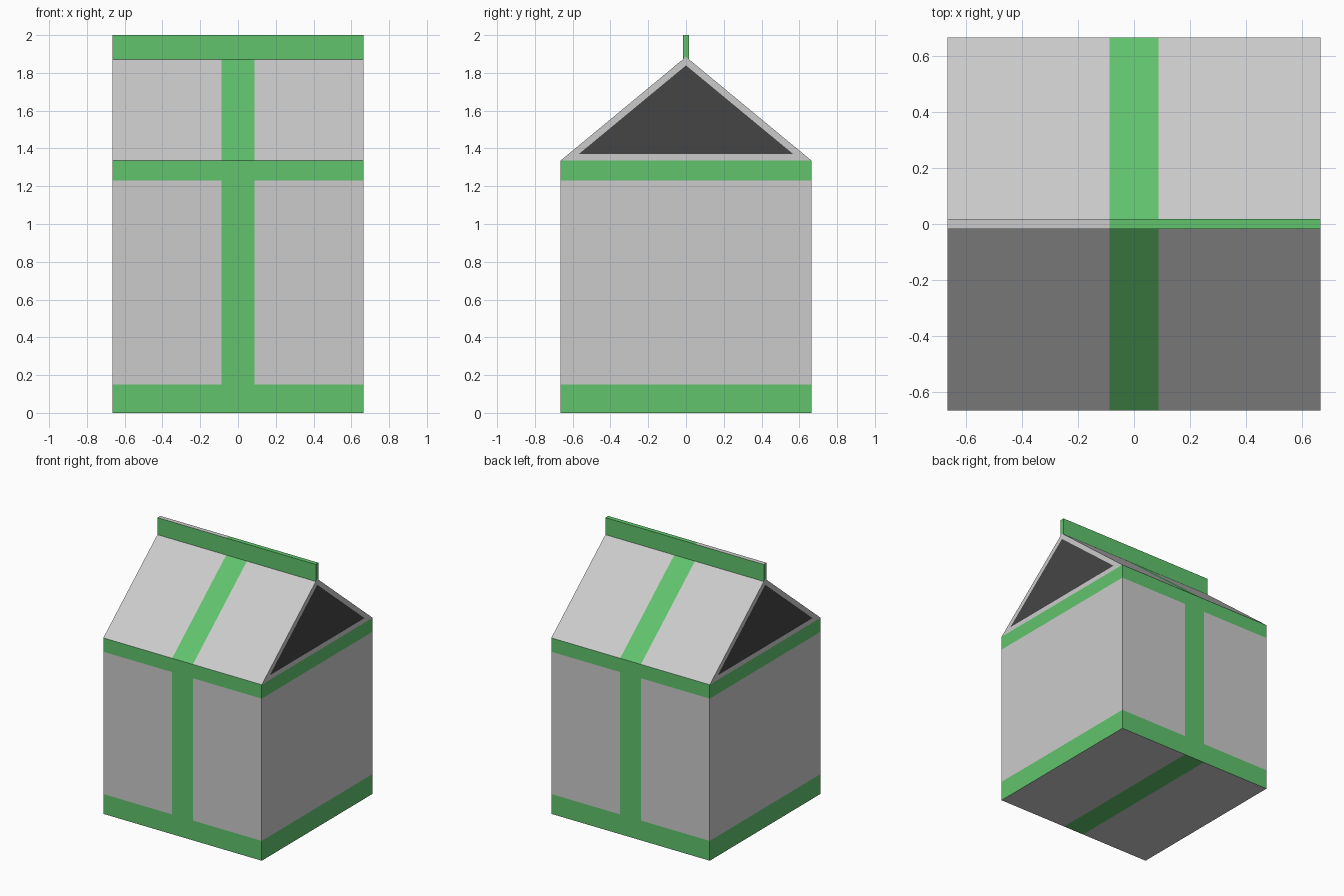
import bpy, bmesh

if "Cube" in bpy.data.objects:
    bpy.data.objects.remove(bpy.data.objects["Cube"])

W = 0.665        # half width of the carton
EAVE = 1.335     # top of the square body
RIDGE = 1.885    # point where the roof slopes meet
STRIPE = 0.087   # half width of the centre stripe
GREY, GREEN, BLACK = 0, 1, 2


def material(name, rgb):
    m = bpy.data.materials.new(name)
    m.diffuse_color = (*rgb, 1)
    m.use_nodes = True
    m.node_tree.nodes["Principled BSDF"].inputs["Base Color"].default_value = m.diffuse_color
    return m


MATS = [material("grey_card", (0.8, 0.8, 0.8)),
        material("green_print", (0.12, 0.55, 0.155)),
        material("black_print", (0.06, 0.06, 0.06))]


def cut(bm, co, no):
    geom = bm.verts[:] + bm.edges[:] + bm.faces[:]
    bmesh.ops.bisect_plane(bm, geom=geom, dist=1e-5, plane_co=co, plane_no=no)


def extrude_profile(points):
    """Closed (y, z) profile extruded along x over the full carton width."""
    bm = bmesh.new()
    face = bm.faces.new([bm.verts.new((-W, y, z)) for y, z in points])
    ext = bmesh.ops.extrude_face_region(bm, geom=[face])
    verts = [g for g in ext["geom"] if isinstance(g, bmesh.types.BMVert)]
    bmesh.ops.translate(bm, verts=verts, vec=(2 * W, 0, 0))
    # put the starting cap back if the extrusion consumed it
    bmesh.ops.holes_fill(bm, edges=[e for e in bm.edges if e.is_boundary])
    bmesh.ops.recalc_face_normals(bm, faces=bm.faces[:])
    return bm


def finish(bm, name):
    bmesh.ops.recalc_face_normals(bm, faces=bm.faces[:])
    mesh = bpy.data.meshes.new(name)
    bm.to_mesh(mesh)
    bm.free()
    for m in MATS:
        mesh.materials.append(m)
    obj = bpy.data.objects.new(name, mesh)
    bpy.context.collection.objects.link(obj)
    return obj


# Carton body with gabled roof, split along the printed bands
bm = extrude_profile([(-W, 0), (W, 0), (W, EAVE), (0, RIDGE), (-W, EAVE)])
for z in (0.15, 1.23, EAVE):
    cut(bm, (0, 0, z), (0, 0, 1))
for x in (-STRIPE, STRIPE):
    cut(bm, (x, 0, 0), (1, 0, 0))

# Green base band, eave band and centre stripe
for f in bm.faces:
    c = f.calc_center_median()
    band = 0.01 < c.z < 0.15 or 1.23 < c.z < EAVE
    f.material_index = GREEN if band or abs(c.x) < STRIPE and abs(f.normal.x) < 0.5 else GREY

# Black triangles with a grey border on both gable ends
gables = [f for f in bm.faces if abs(f.normal.x) > 0.9 and f.calc_center_median().z > EAVE]
bmesh.ops.inset_individual(bm, faces=gables, thickness=0.035, use_even_offset=True)
for f in gables:
    f.material_index = BLACK
finish(bm, "carton_body")

# Sealed top fin: green, with the left part of its top edge grey
T = 0.017
bm = extrude_profile([(-T, 1.87), (T, 1.87), (T, 2.0), (-T, 2.0)])
cut(bm, (-STRIPE, 0, 0), (1, 0, 0))
for f in bm.faces:
    c = f.calc_center_median()
    f.material_index = GREY if f.normal.z > 0.9 and c.x < -STRIPE else GREEN
finish(bm, "top_fin")
